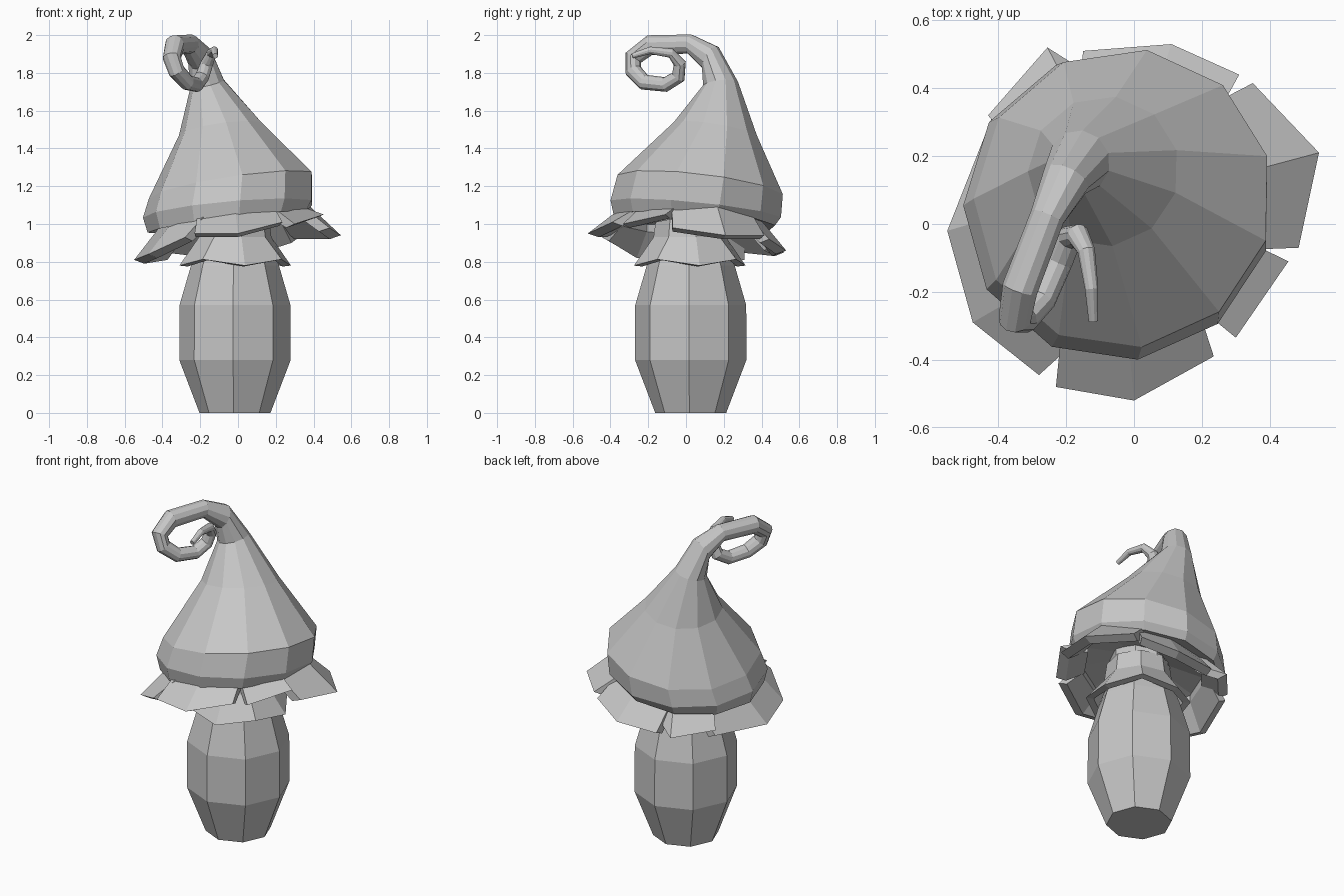
import bpy, bmesh, math
from mathutils import Vector

cube = bpy.data.objects.get("Cube")
if cube:
    bpy.data.objects.remove(cube)

grey = bpy.data.materials.new("plain_grey")
grey.use_nodes = True
colour = (0.57, 0.57, 0.57, 1)
grey.diffuse_color = colour
grey.node_tree.nodes["Principled BSDF"].inputs["Base Color"].default_value = colour


def finish(name, bm):
    bmesh.ops.recalc_face_normals(bm, faces=bm.faces)
    mesh = bpy.data.meshes.new(name)
    bm.to_mesh(mesh)
    bm.free()
    mesh.materials.append(grey)
    obj = bpy.data.objects.new(name, mesh)
    bpy.context.collection.objects.link(obj)
    return obj


def loft(name, rings, sides, start):
    """Skin rings of (centre, radius, normal), carrying the frame along."""
    bm = bmesh.new()
    n0 = Vector((0, 0, 1))
    u, v = Vector((1, 0, 0)), Vector((0, 1, 0))
    loops = []
    for centre, radius, normal in rings:
        n = Vector(normal).normalized()
        q = n0.rotation_difference(n)
        u, v, n0 = q @ u, q @ v, n
        loop = []
        for i in range(sides):
            a = math.radians(start) + math.tau * i / sides
            loop.append(bm.verts.new(Vector(centre) + radius * (math.cos(a) * u + math.sin(a) * v)))
        loops.append(loop)
    for low, high in zip(loops, loops[1:]):
        for i in range(sides):
            j = (i + 1) % sides
            bm.faces.new((low[i], low[j], high[j], high[i]))
    bm.faces.new(loops[0][::-1])
    bm.faces.new(loops[-1])
    return finish(name, bm)


# Barrel-shaped stem
UP = (0, 0, 1)
stem_profile = [(0, 0.188), (0.28, 0.295), (0.57, 0.294), (0.78, 0.233), (0.95, 0.17), (1.1, 0.165)]
loft("stem", [((-0.016, 0.025, z), r, UP) for z, r in stem_profile], 8, -2)

# Flared collar with an uneven hem and a hollow underside
collar_profile = [(0.89, 0.19), (0.79, 0.255), (0.795, 0.3), (0.93, 0.195), (1.04, 0.18)]
collar = loft("stem_collar", [((-0.015, 0.02, z), r, UP) for z, r in collar_profile], 8, 10)
for i in range(8, 24):
    collar.data.vertices[i].co.z += 0.018 if i % 2 else -0.015

# Leaning cap whose tip curls into a spiral
tip = [
    ((-0.2, 0.13, 1.88), 0.072), ((-0.255, 0.02, 1.953), 0.052),
    ((-0.335, -0.19, 1.947), 0.054), ((-0.35, -0.278, 1.88), 0.049),
    ((-0.325, -0.278, 1.81), 0.045), ((-0.27, -0.22, 1.75), 0.042),
    ((-0.22, -0.11, 1.738), 0.04), ((-0.19, -0.04, 1.78), 0.038),
    ((-0.165, -0.033, 1.85), 0.034), ((-0.14, -0.08, 1.905), 0.026),
    ((-0.125, -0.19, 1.92), 0.02), ((-0.12, -0.285, 1.89), 0.014),
]
cap = [
    ((-0.02, 0.03, 1.07), 0.16, (-0.13, 0.06, 1)),
    ((-0.05, 0.045, 1.01), 0.432, (-0.13, 0.06, 1)),
    ((-0.047, 0.052, 1.075), 0.458, (-0.09, 0.1, 1)),
    ((-0.032, 0.075, 1.2), 0.445, (-0.15, 0.12, 1)),
    ((-0.09, 0.155, 1.5), 0.225, (-0.14, 0.16, 1)),
    ((-0.162, 0.183, 1.74), 0.094, (-0.25, -0.1, 1)),
]
path = [Vector(c) for c, r in tip]
for i, (centre, radius) in enumerate(tip):
    before, after = path[max(i - 1, 0)], path[min(i + 1, len(path) - 1)]
    cap.append((centre, radius, after - before))
loft("cap", cap, 11, 16)

# Drooping skirt plates around the rim, each given by its outer edge
plates = {
    "skirt_right": [(0.485, -0.07, 0.98), (0.545, 0.21, 0.94), (0.35, 0.415, 0.94)],
    "skirt_front_right": [(0.3, -0.335, 1.0), (0.455, -0.11, 1.05)],
    "skirt_front": [(-0.23, -0.48, 0.95), (0, -0.52, 0.95), (0.235, -0.39, 1.01)],
    "skirt_left": [(-0.42, 0.31, 0.83), (-0.55, -0.02, 0.81),
                   (-0.475, -0.29, 0.84), (-0.28, -0.445, 0.93)],
    "skirt_back_left": [(-0.16, 0.46, 0.88), (-0.255, 0.52, 0.85), (-0.43, 0.32, 0.87)],
    "skirt_back": [(0.31, 0.44, 0.92), (0.11, 0.53, 0.86), (-0.15, 0.51, 0.85)],
}
hub = Vector((-0.05, 0.05))
for name, edge in plates.items():
    bm = bmesh.new()
    middle = sum((Vector(p[:2]) for p in edge), Vector((0, 0))) / len(edge)
    inward = (hub - middle).normalized() * 0.09
    sections = []
    for x, y, z in edge:
        out = Vector((x, y))
        root = hub + (out - hub) * 0.86 + inward
        lip = out.lerp(root, 0.35)
        root_z = 1.06 + 0.13 * root.x - 0.06 * root.y
        corners = [(*root, root_z), (x, y, z), (*lip, z - 0.02), (*root, root_z - 0.07)]
        sections.append([bm.verts.new(c) for c in corners])
    for a, b in zip(sections, sections[1:]):
        for i in range(4):
            j = (i + 1) % 4
            bm.faces.new((a[i], a[j], b[j], b[i]))
    bm.faces.new(sections[0][::-1])
    bm.faces.new(sections[-1])
    finish(name, bm)
